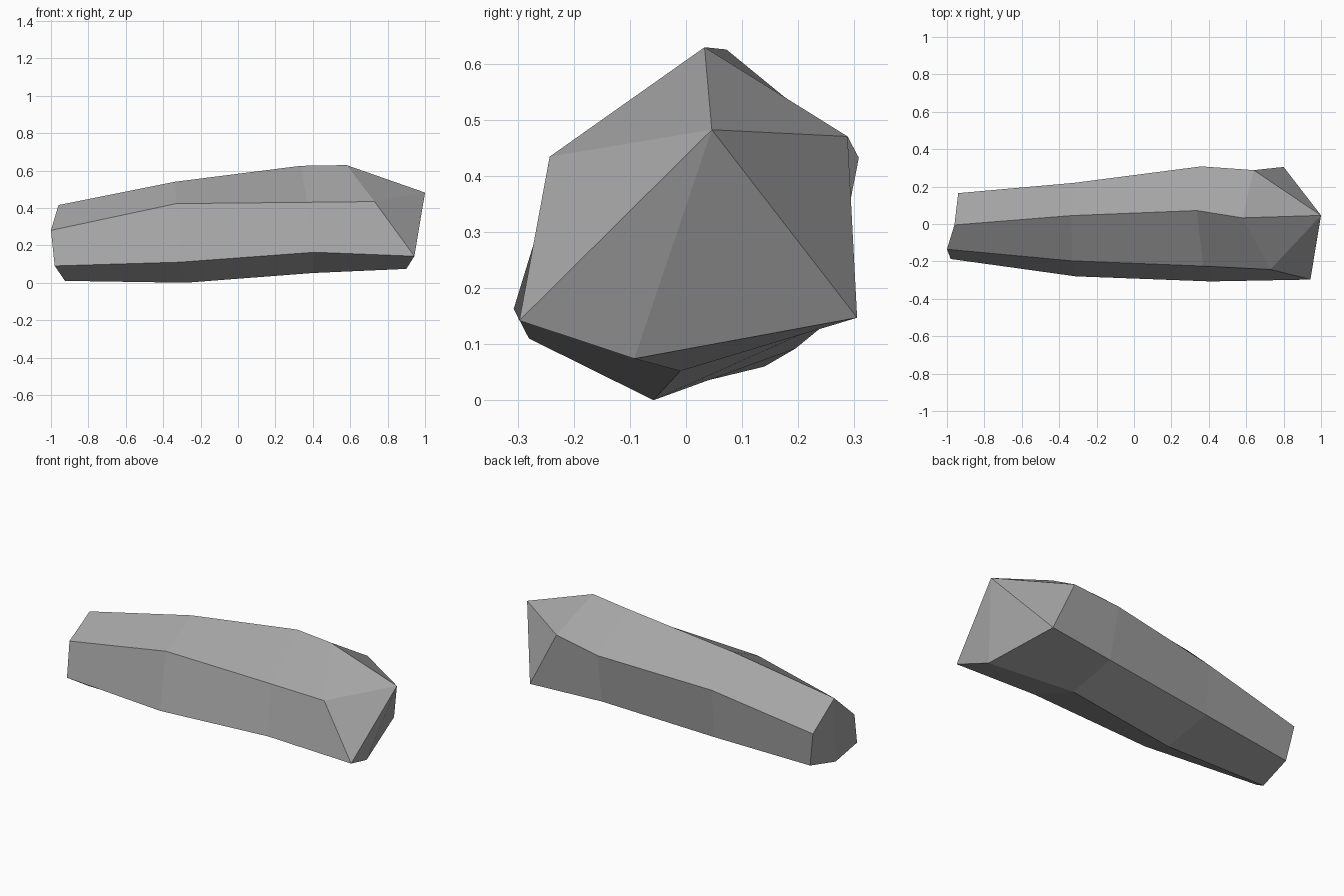
import bpy
import bmesh

cube = bpy.data.objects.get("Cube")
if cube:
    bpy.data.objects.remove(cube, do_unlink=True)

# Stone colour
stone = bpy.data.materials.new("stone grey")
stone.use_nodes = True
colour = (0.38, 0.38, 0.38, 1.0)
stone.diffuse_color = colour
stone.node_tree.nodes["Principled BSDF"].inputs["Base Color"].default_value = colour

# Six-sided rings along the rock, each ordered:
# top, front upper, front lower, bottom, back lower, back upper
RINGS = [
    [(-0.96, -0.005, 0.415), (-1.0, -0.135, 0.28), (-0.98, -0.187, 0.09),
     (-0.925, -0.066, 0.01), (-0.904, 0.14, 0.06), (-0.94, 0.165, 0.265)],
    [(-0.335, 0.045, 0.54), (-0.33, -0.197, 0.423), (-0.31, -0.28, 0.11),
     (-0.28, -0.058, 0.0), (-0.32, 0.195, 0.092), (-0.32, 0.22, 0.377)],
    [(0.335, 0.072, 0.625), (0.37, -0.225, 0.43), (0.41, -0.307, 0.163),
     (0.40, -0.01, 0.052), (0.37, 0.25, 0.137), (0.36, 0.308, 0.432)],
    [(0.58, 0.033, 0.629), (0.73, -0.243, 0.434), (0.943, -0.297, 0.142),
     (0.90, -0.092, 0.074), (0.80, 0.305, 0.147), (0.64, 0.288, 0.47)],
]
TIP = (1.0, 0.046, 0.482)

bm = bmesh.new()
rings = [[bm.verts.new(p) for p in ring] for ring in RINGS]
tip = bm.verts.new(TIP)

# Long faceted sides
for a, b in zip(rings, rings[1:]):
    for i in range(6):
        j = (i + 1) % 6
        bm.faces.new((a[i], a[j], b[j], b[i]))

# Pointed end and blunt end
last, first = rings[-1], rings[0]
for i in range(6):
    bm.faces.new((last[i], last[(i + 1) % 6], tip))
bm.faces.new(first[0:4])
bm.faces.new((first[0], first[3], first[4], first[5]))
bmesh.ops.recalc_face_normals(bm, faces=bm.faces)

mesh = bpy.data.meshes.new("long_rock")
bm.to_mesh(mesh)
bm.free()
mesh.materials.append(stone)
rock = bpy.data.objects.new("long_rock", mesh)
bpy.context.collection.objects.link(rock)
